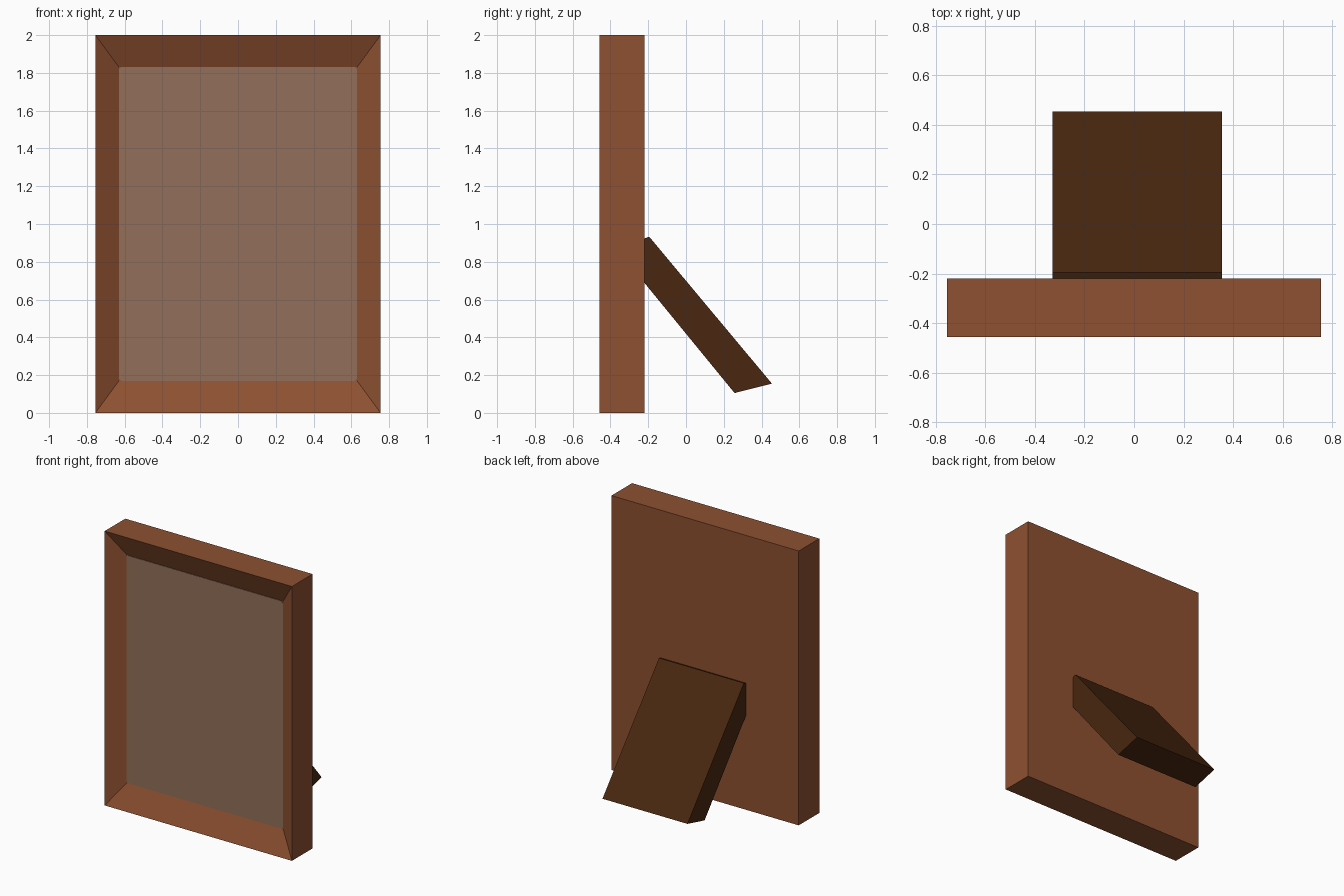
import bpy
import bmesh

if "Cube" in bpy.data.objects:
    bpy.data.objects.remove(bpy.data.objects["Cube"])


def material(name, rgb):
    m = bpy.data.materials.new(name)
    m.diffuse_color = (*rgb, 1.0)
    m.use_nodes = True
    m.node_tree.nodes["Principled BSDF"].inputs["Base Color"].default_value = m.diffuse_color
    return m


def add_object(name, bm, mat):
    bmesh.ops.recalc_face_normals(bm, faces=bm.faces)
    mesh = bpy.data.meshes.new(name)
    bm.to_mesh(mesh)
    bm.free()
    mesh.materials.append(mat)
    ob = bpy.data.objects.new(name, mesh)
    bpy.context.collection.objects.link(ob)
    return ob


def prism(name, points, offset, mat):
    """Extrude a closed outline along an offset vector."""
    bm = bmesh.new()
    face = bm.faces.new([bm.verts.new(p) for p in points])
    ext = bmesh.ops.extrude_face_region(bm, geom=[face])
    verts = [v for v in ext["geom"] if isinstance(v, bmesh.types.BMVert)]
    bmesh.ops.translate(bm, verts=verts, vec=offset)
    return add_object(name, bm, mat)


frame_brown = material("frame brown", (0.271, 0.082, 0.031))
picture_tan = material("picture tan", (0.288, 0.159, 0.102))
stand_dark = material("stand dark brown", (0.067, 0.020, 0.005))

HALF_W, FRONT, BACK = 0.755, -0.457, -0.22
IN_W, IN_H, FLOOR = 0.63, 0.83, -0.38

# Frame: a slab whose front face is inset and sunk to make mitred slopes
bm = bmesh.new()
bmesh.ops.create_cube(bm, size=1.0)
for v in bm.verts:
    v.co = (v.co.x * 2 * HALF_W,
            FRONT if v.co.y < 0 else BACK,
            v.co.z * 2 + 1)
bm.normal_update()
front = min(bm.faces, key=lambda f: f.normal.y)
bmesh.ops.inset_region(bm, faces=[front], thickness=0.1)
for v in front.verts:
    v.co = (IN_W if v.co.x > 0 else -IN_W, FLOOR,
            1 + (IN_H if v.co.z > 1 else -IN_H))
add_object("frame", bm, frame_brown)

# Picture: thin plate with clipped corners on the recess floor
c = 0.012
outline = []
for sx, sz in ((1, 1), (-1, 1), (-1, -1), (1, -1)):
    a = (sx * IN_W, FLOOR, 1 + sz * (IN_H - c))
    b = (sx * (IN_W - c), FLOOR, 1 + sz * IN_H)
    outline += [a, b] if sx * sz > 0 else [b, a]
prism("picture", outline, (0, -0.004, 0), picture_tan)

# Easel stand: slanted bar let into the back of the frame
profile = [(-0.25, 0.912), (-0.195, 0.933), (0.455, 0.155),
           (0.257, 0.105), (-0.25, 0.725)]
prism("stand", [(-0.33, y, z) for y, z in profile], (0.685, 0, 0), stand_dark)
